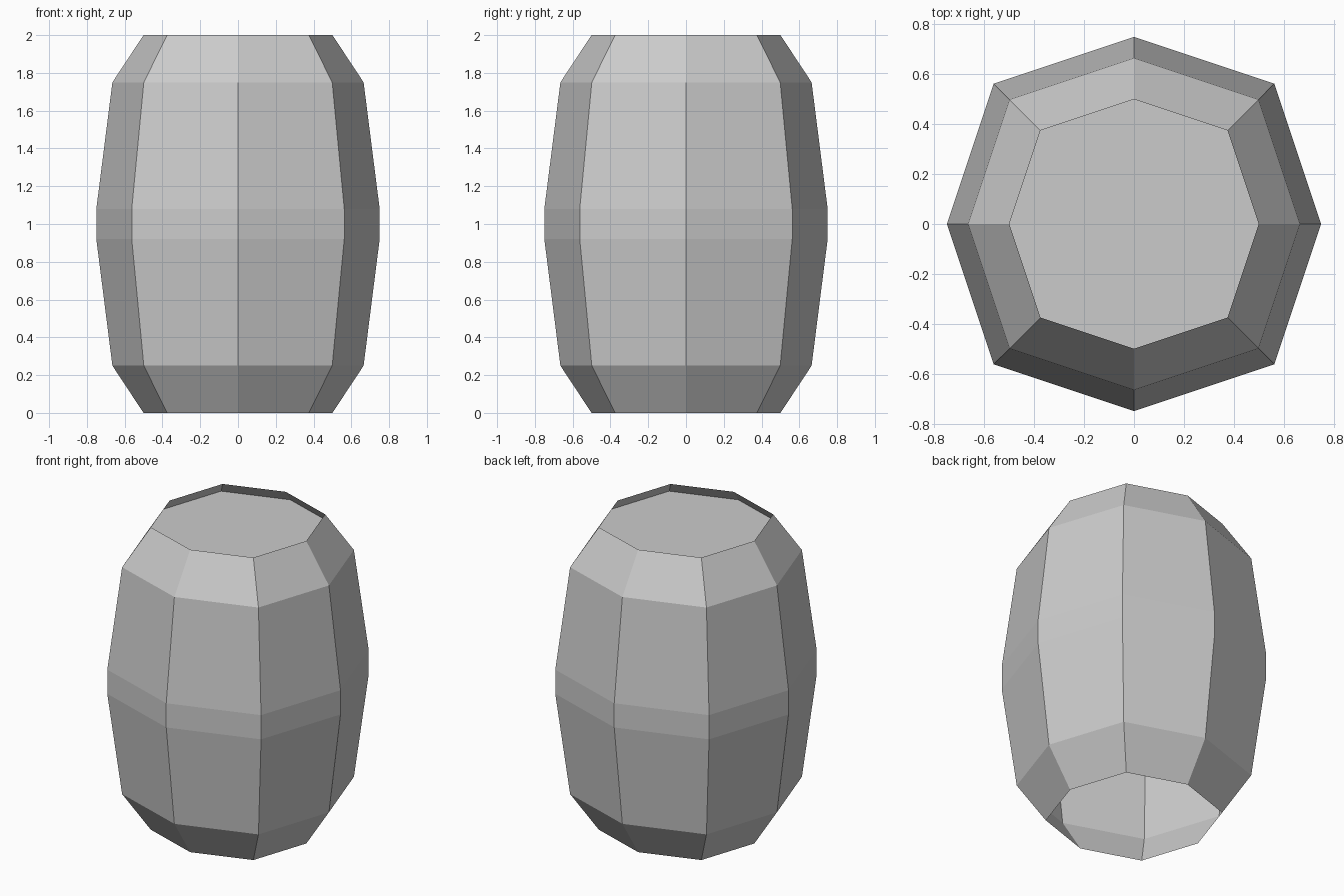
import bpy
import bmesh

cube = bpy.data.objects.get("Cube")
if cube:
    bpy.data.objects.remove(cube, do_unlink=True)

# One plain grey for everything
grey = bpy.data.materials.new("plain grey")
grey.use_nodes = True
colour = (0.6, 0.6, 0.6, 1)
grey.diffuse_color = colour
grey.node_tree.nodes["Principled BSDF"].inputs["Base Color"].default_value = colour


def ring(bm, radius, z):
    """Eight-sided ring: full radius on the axes, three quarters on the corners."""
    c = 0.75
    directions = [(1, 0), (c, c), (0, 1), (-c, c), (-1, 0), (-c, -c), (0, -1), (c, -c)]
    return [bm.verts.new((x * radius, y * radius, z)) for x, y in directions]


def finish(bm, name):
    mesh = bpy.data.meshes.new(name)
    bm.to_mesh(mesh)
    bm.free()
    mesh.materials.append(grey)
    obj = bpy.data.objects.new(name, mesh)
    bpy.context.collection.objects.link(obj)
    return obj


# Barrel wall: thin staves, open at the bottom
profile = [(0.5, 0), (0.665, 0.25), (0.75, 0.92), (0.75, 1.08), (0.665, 1.75), (0.5, 2)]
bm = bmesh.new()
rings = [ring(bm, r, z) for r, z in profile]
for low, high in zip(rings, rings[1:]):
    for i in range(len(low)):
        j = (i + 1) % len(low)
        bm.faces.new((low[i], low[j], high[j], high[i]))
finish(bm, "barrel_wall")

# Lid, set slightly below the rim and meeting the sloping wall
drop = 0.07
bm = bmesh.new()
bm.faces.new(ring(bm, 0.5 + drop * 0.66, 2 - drop))
finish(bm, "barrel_lid")
